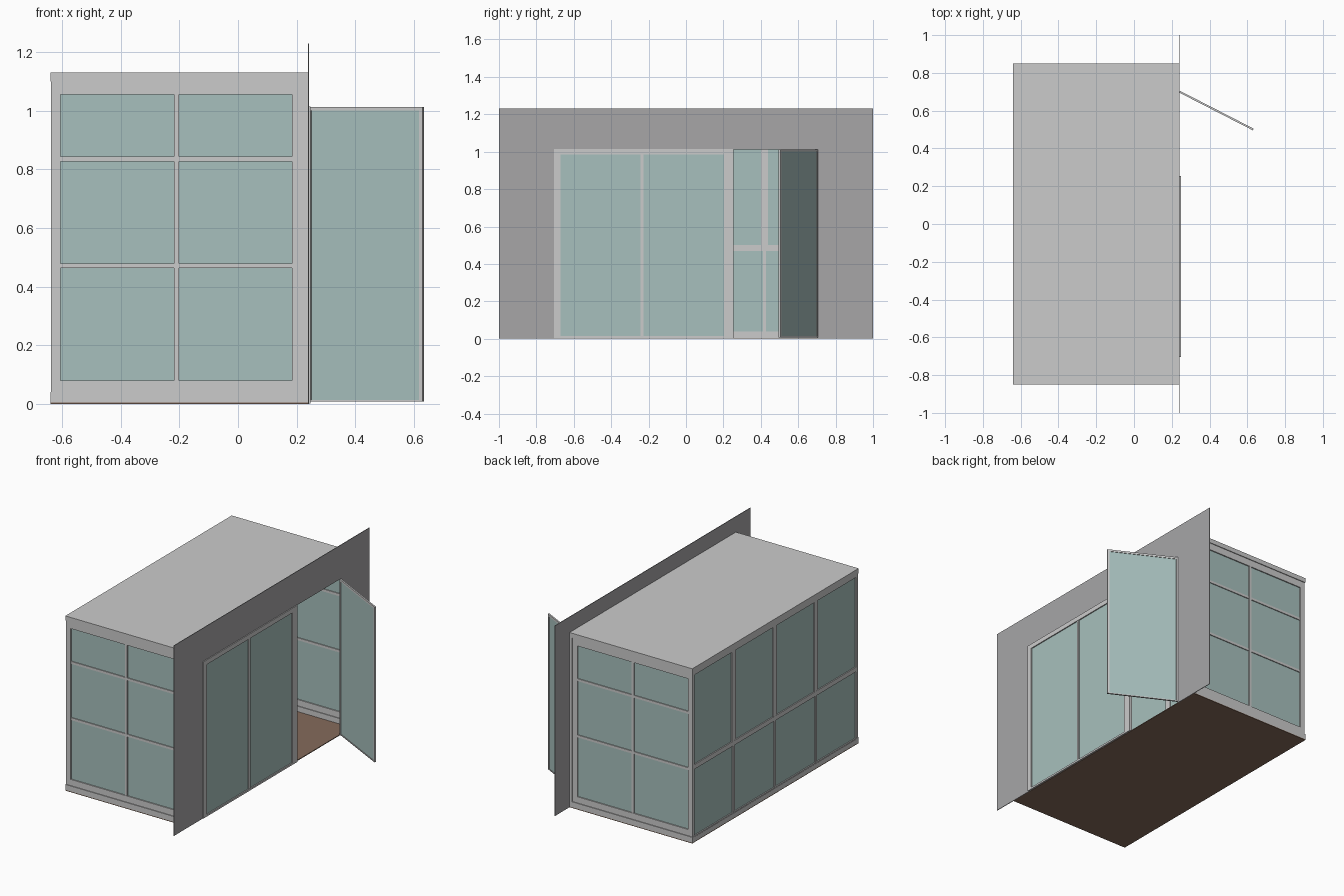
import bpy, bmesh
from math import pi, atan2
from mathutils import Matrix, Vector

if "Cube" in bpy.data.objects:
    bpy.data.objects.remove(bpy.data.objects["Cube"], do_unlink=True)


def material(name, rgb):
    m = bpy.data.materials.new(name)
    m.use_nodes = True
    m.diffuse_color = (*rgb, 1)
    m.node_tree.nodes["Principled BSDF"].inputs["Base Color"].default_value = (*rgb, 1)
    return m


FRAME = material("light grey frame", (0.60, 0.60, 0.60))
WALL = material("mid grey wall", (0.385, 0.38, 0.39))
GLASS = material("grey teal glass", (0.39, 0.53, 0.51))
WOOD = material("brown floor", (0.235, 0.147, 0.105))


def finish(name, bm, mat, place=Matrix()):
    me = bpy.data.meshes.new(name)
    bmesh.ops.recalc_face_normals(bm, faces=bm.faces)
    bm.to_mesh(me)
    bm.free()
    me.materials.append(mat)
    ob = bpy.data.objects.new(name, me)
    ob.matrix_world = place
    bpy.context.collection.objects.link(ob)
    return ob


def add_box(bm, lo, hi):
    lo, hi = Vector(lo), Vector(hi)
    size = Matrix.Diagonal((*(hi - lo), 1))
    bmesh.ops.create_cube(bm, size=1, matrix=Matrix.Translation((lo + hi) / 2) @ size)


def box(name, lo, hi, mat):
    bm = bmesh.new()
    add_box(bm, lo, hi)
    return finish(name, bm, mat)


def panel(name, place, u, z, border, posts=(), rails=(), bar=0.016, depth=0.02):
    """Glazed panel: u runs along local x; border is left, right, bottom, top."""
    (u0, u1), (z0, z1), (l, r, b, t), d = u, z, border, depth / 2
    bm = bmesh.new()
    add_box(bm, (u0, -d, z0), (u0 + l, d, z1))
    add_box(bm, (u1 - r, -d, z0), (u1, d, z1))
    add_box(bm, (u0 + l, -d, z0), (u1 - r, d, z0 + b))
    add_box(bm, (u0 + l, -d, z1 - t), (u1 - r, d, z1))
    e = d * 0.9
    for p in posts:
        add_box(bm, (p - bar / 2, -e, z0 + b), (p + bar / 2, e, z1 - t))
    for q in rails:
        add_box(bm, (u0 + l, -e * 0.95, q - bar / 2), (u1 - r, e * 0.95, q + bar / 2))
    finish(name + "_frame", bm, FRAME, place)
    bm = bmesh.new()
    g = d * 0.3
    add_box(bm, (u0 + l, -g, z0 + b), (u1 - r, g, z1 - t))
    finish(name + "_glass", bm, GLASS, place)


# Floor and roof
box("floor", (-0.64, -0.85, 0), (0.238, 0.85, 0.005), WOOD)
box("roof", (-0.64, -0.85, 1.10), (0.238, 0.85, 1.13), FRAME)

# Glazed end walls with sills and corner posts
for side, label in ((-1, "right"), (1, "left")):
    panel(label + "_end", Matrix.Translation((0, side * 0.835, 0)), (-0.635, 0.22),
          (0.04, 1.10), (0.03, 0.035, 0.04, 0.045), posts=[-0.21], rails=[0.471, 0.835])
    y0, y1 = sorted((side * 0.82, side * 0.85))
    box(label + "_end_sill", (-0.64, y0, 0.005), (0.238, y1, 0.04), FRAME)
    box(label + "_front_post", (0.22, y0, 0.04), (0.238, y1, 1.10), FRAME)

# Long back wall: taller upper row above a lower row
turn = Matrix.Rotation(pi / 2, 4, "Z")
back = Matrix.Translation((-0.628, 0, 0)) @ turn
columns = [-0.42, 0, 0.42]
panel("back_upper", back, (-0.845, 0.845), (0.485, 1.10),
      (0.02, 0.02, 0.015, 0.02), posts=columns, bar=0.038)
panel("back_lower", back, (-0.845, 0.845), (0.035, 0.485),
      (0.02, 0.02, 0.005, 0.015), posts=columns, bar=0.018)
box("back_sill", (-0.64, -0.82, 0.005), (-0.615, 0.82, 0.035), FRAME)

# Thin facade with a wide door opening
bm = bmesh.new()
outline = [(-1, 0), (-0.70, 0), (-0.70, 1.012), (0.70, 1.012),
           (0.70, 0), (1, 0), (1, 1.23), (-1, 1.23)]
face = bm.faces.new([bm.verts.new((0.238, y, z)) for y, z in outline])
ext = bmesh.ops.extrude_face_region(bm, geom=[face])
bmesh.ops.translate(bm, vec=(0.004, 0, 0),
                    verts=[v for v in ext["geom"] if isinstance(v, bmesh.types.BMVert)])
finish("facade", bm, WALL)

# Fixed double glazing beside the doorway
panel("front_window", Matrix.Translation((0.238, 0, 0)) @ turn, (-0.705, 0.255),
      (0.002, 1.015), (0.033, 0.052, 0.012, 0.03), posts=[-0.235])

# Open glass door, hinged at the far side of the doorway
swing = Matrix.Rotation(atan2(-0.2, 0.39), 4, "Z")
panel("door", Matrix.Translation((0.242, 0.70, 0)) @ swing, (0, 0.438),
      (0.008, 1.013), (0.01, 0.014, 0.006, 0.013), depth=0.01)
